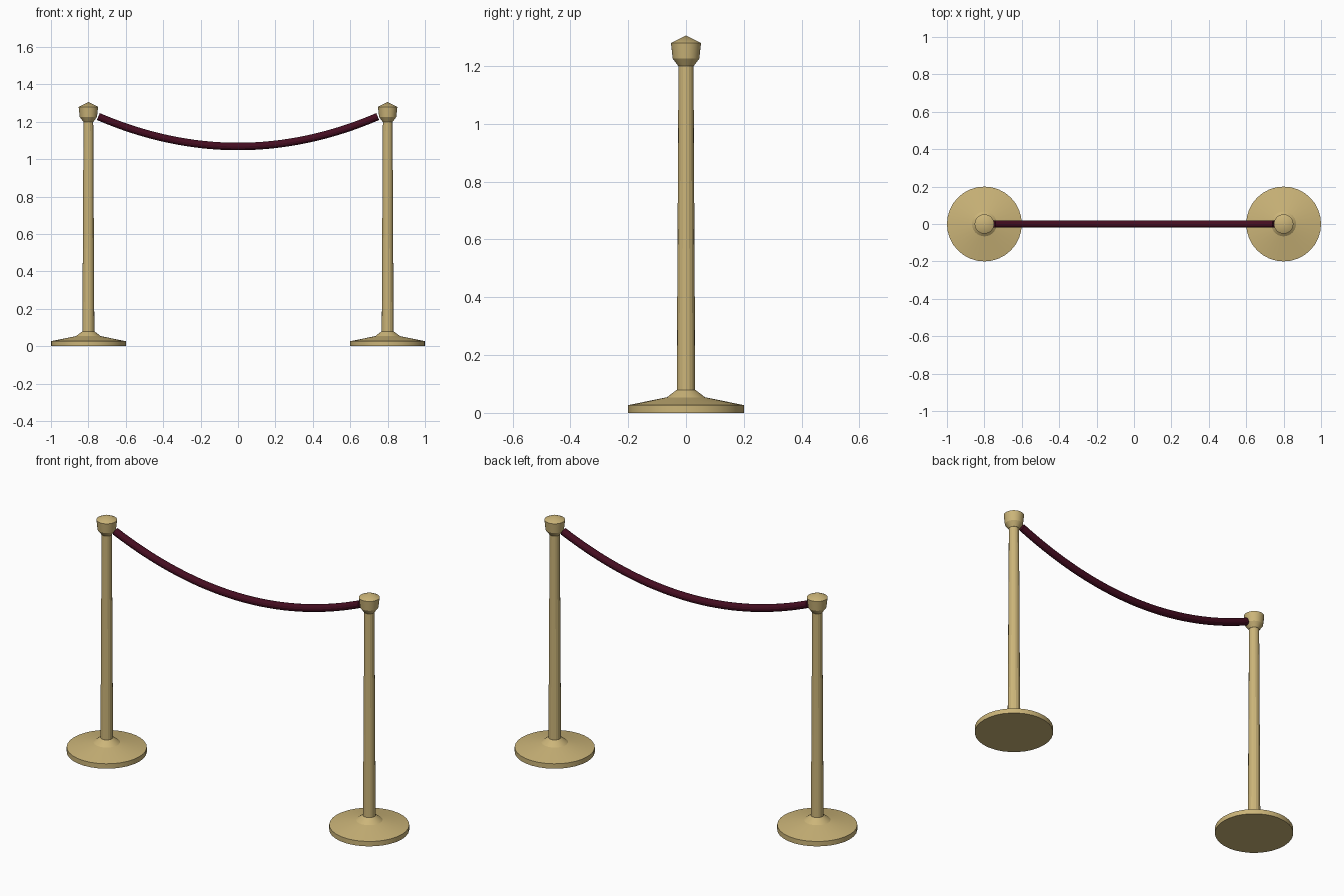
import bpy, bmesh, math

if "Cube" in bpy.data.objects:
    bpy.data.objects.remove(bpy.data.objects["Cube"])

def material(name, rgb):
    m = bpy.data.materials.new(name)
    m.diffuse_color = (*rgb, 1)
    m.use_nodes = True
    m.node_tree.nodes["Principled BSDF"].inputs["Base Color"].default_value = m.diffuse_color
    return m

BRASS = material("brass", (0.60, 0.46, 0.19))
VELVET = material("dark_red_velvet", (0.06, 0.004, 0.015))

def finish(name, bm, mat, x=0.0):
    bmesh.ops.remove_doubles(bm, verts=bm.verts, dist=1e-5)
    bmesh.ops.recalc_face_normals(bm, faces=bm.faces)
    me = bpy.data.meshes.new(name)
    bm.to_mesh(me)
    bm.free()
    me.materials.append(mat)
    ob = bpy.data.objects.new(name, me)
    ob.location.x = x
    bpy.context.collection.objects.link(ob)
    bpy.context.view_layer.objects.active = ob
    ob.select_set(True)
    bpy.ops.object.shade_smooth_by_angle(angle=math.radians(20))
    ob.select_set(False)

def lathe(name, profile, x, sides=32):
    """Spin a (radius, height) profile about the post axis."""
    bm = bmesh.new()
    vs = [bm.verts.new((r, 0, z)) for r, z in profile]
    es = [bm.edges.new(p) for p in zip(vs, vs[1:])]
    bmesh.ops.spin(bm, geom=vs + es, cent=(0, 0, 0), axis=(0, 0, 1),
                   angle=math.tau, steps=sides, use_duplicate=False)
    finish(name, bm, BRASS, x)

# Two matching posts: weighted base, tapered pole, pointed cap
for side, x in (("left", -0.8), ("right", 0.8)):
    lathe(side + "_base", [(0, 0), (0.2, 0), (0.2, 0.027), (0.066, 0.054),
                           (0.032, 0.08), (0, 0.08)], x)
    lathe(side + "_pole", [(0, 0.08), (0.032, 0.08), (0.026, 1.2), (0, 1.2)], x, 16)
    lathe(side + "_cap", [(0, 1.2), (0.027, 1.2), (0.046, 1.226),
                          (0.052, 1.28), (0, 1.306)], x)

# Sagging rope: rings swept square to a parabola, closed at both ends
bm = bmesh.new()
STEPS, SIDES, HALF, SAG, R = 32, 12, 0.747, 0.16, 0.02
rings = []
for i in range(STEPS + 1):
    t = 2 * i / STEPS - 1
    slope = math.atan(2 * SAG * t / HALF)
    ring = []
    for k in range(SIDES):
        a = math.tau * k / SIDES
        up = R * math.sin(a)
        ring.append(bm.verts.new((HALF * t - up * math.sin(slope), R * math.cos(a),
                                  1.068 + SAG * t * t + up * math.cos(slope))))
    rings.append(ring)
for a, b in zip(rings, rings[1:]):
    for k in range(SIDES):
        n = (k + 1) % SIDES
        bm.faces.new((a[k], a[n], b[n], b[k]))
bm.faces.new(rings[0])
bm.faces.new(rings[-1])
finish("rope", bm, VELVET)
